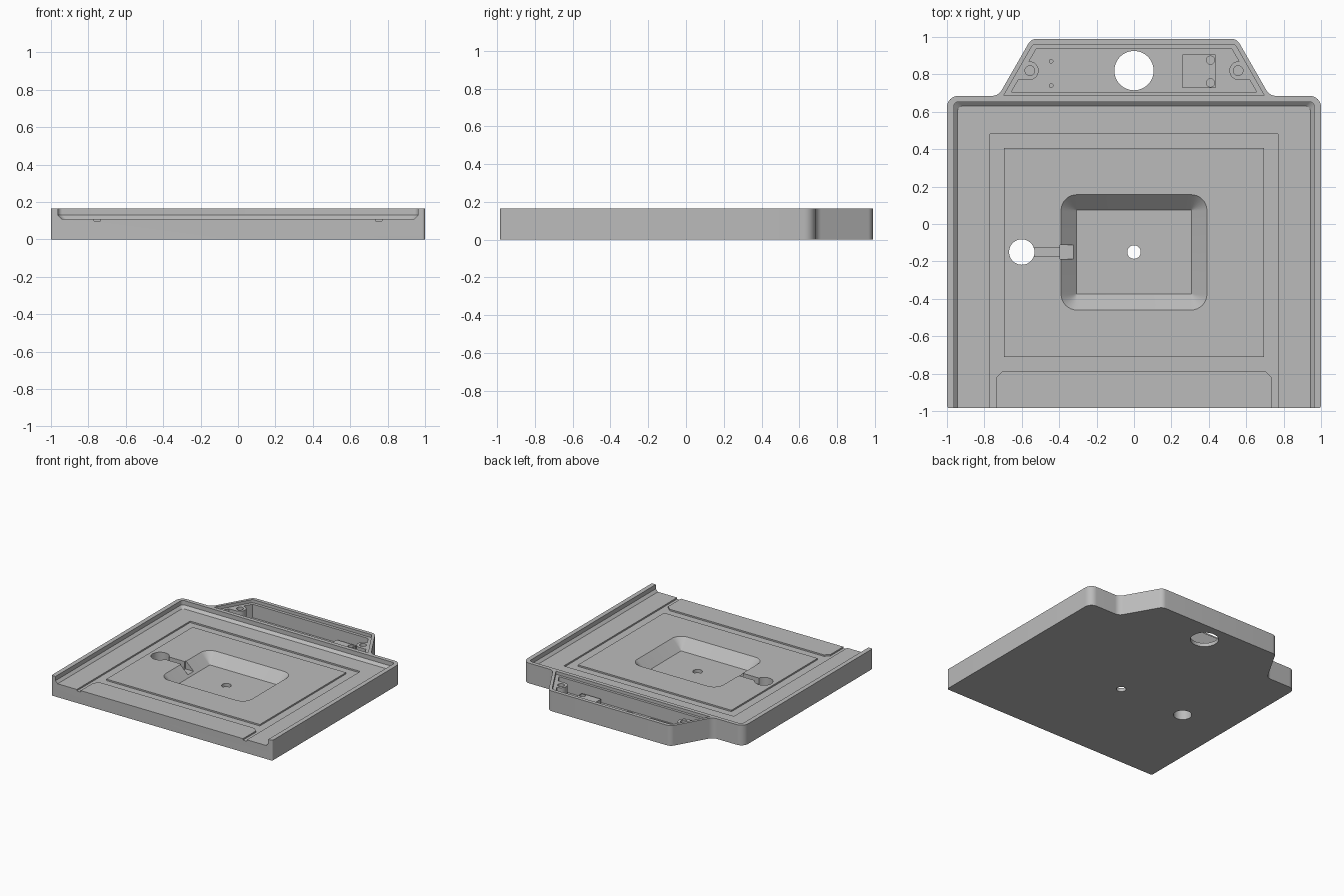
import bpy, bmesh, math
from mathutils import Vector

if "Cube" in bpy.data.objects:
    bpy.data.objects.remove(bpy.data.objects["Cube"])

grey = bpy.data.materials.new("plain grey")
grey.use_nodes = True
COLOR = (0.5, 0.5, 0.5, 1)
grey.diffuse_color = COLOR
grey.node_tree.nodes["Principled BSDF"].inputs["Base Color"].default_value = COLOR


def rounded(corners, steps=8):
    """Outline from (x, y, radius) corners, each rounded by an arc."""
    out = []
    n = len(corners)
    for i, (x, y, r) in enumerate(corners):
        p = Vector((x, y))
        if r == 0:
            out.append(p)
            continue
        a = (Vector(corners[i - 1][:2]) - p).normalized()
        b = (Vector(corners[(i + 1) % n][:2]) - p).normalized()
        half = a.angle(b) / 2
        centre = p + (a + b).normalized() * (r / math.sin(half))
        start = p + a * (r / math.tan(half)) - centre
        end = p + b * (r / math.tan(half)) - centre
        sweep = start.angle_signed(end)
        a0 = math.atan2(start.y, start.x)
        for k in range(steps + 1):
            t = a0 - sweep * k / steps
            out.append(centre + Vector((math.cos(t), math.sin(t))) * r)
    return out


def mirrored(half):
    """Close a right-hand outline, listed front to back, across x = 0."""
    return rounded(half + [(-x, y, r) for x, y, r in reversed(half)])


def rect(x0, x1, y0, y1, r=0):
    return rounded([(x0, y0, r), (x1, y0, r), (x1, y1, r), (x0, y1, r)])


def circle(x, y, r, n=48):
    return [Vector((x + r * math.cos(2 * math.pi * k / n),
                    y + r * math.sin(2 * math.pi * k / n))) for k in range(n)]


def loft(name, sections):
    """Solid through equal-length outlines given as (z, outline)."""
    bm = bmesh.new()
    rings = [[bm.verts.new((p.x, p.y, z)) for p in o] for z, o in sections]
    n = len(rings[0])
    bm.faces.new(rings[0][::-1])
    bm.faces.new(rings[-1])
    for lo, hi in zip(rings, rings[1:]):
        for i in range(n):
            j = (i + 1) % n
            bm.faces.new((lo[i], lo[j], hi[j], hi[i]))
    bmesh.ops.recalc_face_normals(bm, faces=bm.faces)
    me = bpy.data.meshes.new(name)
    bm.to_mesh(me)
    bm.free()
    me.materials.append(grey)
    ob = bpy.data.objects.new(name, me)
    bpy.context.collection.objects.link(ob)
    return ob


def prism(name, outline, z0, z1):
    return loft(name, [(z0, outline), (z1, outline)])


def combine(target, tool, op="DIFFERENCE"):
    bpy.context.view_layer.objects.active = target
    m = target.modifiers.new("cut", "BOOLEAN")
    m.operation = op
    m.solver = "EXACT"
    m.object = tool
    bpy.ops.object.modifier_apply(modifier=m.name)
    bpy.data.objects.remove(tool)


TOP, FLOOR, HIGH = 0.165, 0.11, 0.3

# Solid base with the tapered rear tab
base = prism("tray_base", mirrored([
    (1, -0.985, 0.015), (1, 0.685, 0.06), (0.725, 0.685, 0.06), (0.55, 0.99, 0.05)]), 0, TOP)

# Main tray, open at the front, with a bevel where walls meet the floor
def tray(x, y):
    return mirrored([(x, -1.2, 0), (x, y, 0.025)])

combine(base, loft("tray_cut", [(FLOOR, tray(0.943, 0.63)), (0.13, tray(0.963, 0.653)),
                                (HIGH, tray(0.963, 0.653))]))

# Shallow channel around the central plateau, draining past the front pad
channel = prism("channel_cut", rect(-0.77, 0.77, -1.2, 0.48), 0.098, HIGH)
combine(channel, prism("plateau", rect(-0.695, 0.695, -0.71, 0.405), 0.05, FLOOR))
combine(channel, prism("front_pad", mirrored([
    (0.735, -1.3, 0), (0.735, -0.82, 0), (0.70, -0.785, 0)]), 0.05, FLOOR))
combine(base, channel)

# Central pocket with sloped sides
combine(base, loft("pocket_cut", [
    (0.03, rect(-0.307, 0.307, -0.375, 0.075, 0.002)),
    (FLOOR, rect(-0.39, 0.39, -0.46, 0.157, 0.085)),
    (HIGH, rect(-0.39, 0.39, -0.46, 0.157, 0.085))]))

# Cable groove and its wider mouth into the pocket
combine(base, prism("groove_cut", rect(-0.6, -0.37, -0.175, -0.125), 0.06, HIGH))
combine(base, prism("mouth_cut", rect(-0.395, -0.3, -0.187, -0.113), 0.045, HIGH))

# Rear compartment: lid ledge, then the deep well around two screw bosses
combine(base, prism("ledge_cut", mirrored([
    (0.697, 0.686, 0), (0.54, 0.96, 0.02)]), 0.14, HIGH))
well = prism("well_cut", mirrored([(0.655, 0.707, 0), (0.523, 0.936, 0)]), 0.03, HIGH)
for s in (-1, 1):
    xs = sorted((s * 0.56, s * 0.8))
    combine(well, prism("boss", circle(s * 0.56, 0.82, 0.05), 0, 0.14))
    combine(well, prism("boss_web", rect(*xs, 0.77, 0.87), 0, 0.14))
combine(base, well)
for s in (-1, 1):
    combine(base, prism("boss_hole", circle(s * 0.557, 0.82, 0.026, 24), 0.06, HIGH))

# Board recess with pin holes, and the raised block with screw holes
combine(base, prism("board_cut", rect(-0.465, -0.18, 0.716, 0.895), 0.022, 0.1))
combine(base, prism("mount_block", rect(0.26, 0.435, 0.728, 0.905), 0.01, 0.07), "UNION")
for y in (0.74, 0.87):
    combine(base, prism("pin_hole", circle(-0.443, y, 0.01, 16), 0.012, 0.1))
for y in (0.755, 0.876):
    combine(base, prism("block_hole", circle(0.409, y, 0.022, 24), 0.03, 0.1))

# Holes right through the base
for x, y, r in ((0, 0.82, 0.105), (-0.6, -0.15, 0.068), (0, -0.15, 0.036)):
    combine(base, prism("through_hole", circle(x, y, r), -0.1, HIGH))

# Smooth the curved walls, keep hard edges
bpy.ops.object.select_all(action="DESELECT")
base.select_set(True)
bpy.context.view_layer.objects.active = base
bpy.ops.object.shade_smooth_by_angle(angle=math.radians(30))
